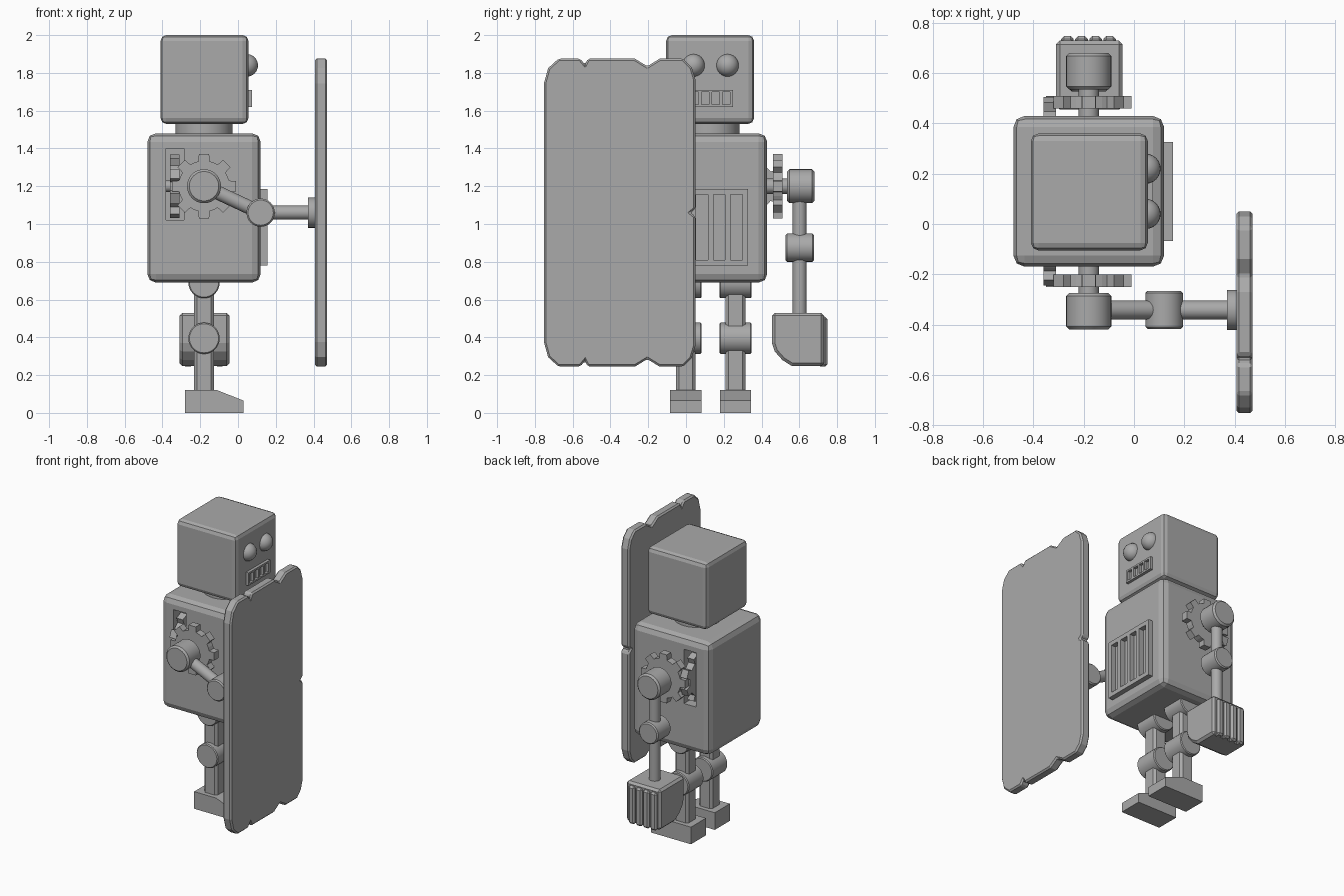
import bpy, bmesh, math
from mathutils import Vector

if "Cube" in bpy.data.objects:
    bpy.data.objects.remove(bpy.data.objects["Cube"])

grey = bpy.data.materials.new("plain grey")
grey.use_nodes = True
grey.diffuse_color = (0.4, 0.4, 0.4, 1)
grey.node_tree.nodes["Principled BSDF"].inputs["Base Color"].default_value = grey.diffuse_color

AX = -0.18   # shared x of neck, shoulders and legs
MID = 0.13   # robot's plane of symmetry in y


def finish(name, bm, bevel=0, segments=1, smooth=False):
    bmesh.ops.recalc_face_normals(bm, faces=bm.faces)
    mesh = bpy.data.meshes.new(name)
    bm.to_mesh(mesh)
    bm.free()
    mesh.materials.append(grey)
    ob = bpy.data.objects.new(name, mesh)
    bpy.context.collection.objects.link(ob)
    bpy.ops.object.select_all(action='DESELECT')
    ob.select_set(True)
    bpy.context.view_layer.objects.active = ob
    if bevel:
        mod = ob.modifiers.new("bevel", 'BEVEL')
        mod.width, mod.segments, mod.limit_method = bevel, segments, 'ANGLE'
        mod.angle_limit = math.radians(40)
        bpy.ops.object.modifier_apply(modifier="bevel")
    if smooth:
        bpy.ops.object.shade_smooth_by_angle(angle=math.radians(30))
    return ob


def box(name, lo, hi, bevel=0, segments=1):
    bm = bmesh.new()
    bmesh.ops.create_cube(bm, size=1)
    for v in bm.verts:
        v.co = [lo[i] if v.co[i] < 0 else hi[i] for i in range(3)]
    return finish(name, bm, bevel, segments)


def rod(name, a, b, radius, bevel=0, sides=32):
    a, b = Vector(a), Vector(b)
    bm = bmesh.new()
    bmesh.ops.create_cone(bm, cap_ends=True, segments=sides, radius1=radius,
                          radius2=radius, depth=(b - a).length)
    turn = (b - a).to_track_quat('Z', 'Y')
    for v in bm.verts:
        v.co = turn @ v.co + (a + b) / 2
    return finish(name, bm, bevel, 1, True)


def prism(name, outline, axis, lo, hi, bevel=0):
    """Extrude an outline of (x, z) along y, or of (y, z) along x."""
    bm = bmesh.new()
    place = (lambda p, d: (p[0], d, p[1])) if axis == 'y' else (lambda p, d: (d, p[0], p[1]))
    rings = [[bm.verts.new(place(p, d)) for p in outline] for d in (lo, hi)]
    bm.faces.new(rings[0])
    bm.faces.new(rings[1])
    n = len(outline)
    for i in range(n):
        j = (i + 1) % n
        bm.faces.new((rings[0][i], rings[0][j], rings[1][j], rings[1][i]))
    return finish(name, bm, bevel)


def gear(name, cu, cv, axis, lo, hi, phase):
    teeth, outline = 8, []
    for k in range(teeth):
        mid = phase + k * math.tau / teeth
        for da, r in ((-0.22, 0.135), (-0.16, 0.172), (0.16, 0.172), (0.22, 0.135), (0.39, 0.135)):
            outline.append((cu + r * math.cos(mid + da), cv + r * math.sin(mid + da)))
    return prism(name, outline, axis, lo, hi)


def grille(name, x0, x1, half, z0, z1, rim, slots, bar):
    """Raised plate with a row of open slots."""
    box(name + "_top", (x0, MID - half, z1 - rim), (x1, MID + half, z1))
    box(name + "_bottom", (x0, MID - half, z0), (x1, MID + half, z0 + rim))
    pitch = (2 * half - bar) / slots
    for i in range(slots + 1):
        y = MID - half + i * pitch
        box(name + "_bar", (x0, y, z0 + rim), (x1, y + bar, z1 - rim))


# Head, neck and body
box("head", (-0.41, -0.105, 1.53), (0.055, 0.36, 2.0), 0.03, 2)
rod("neck", (AX, MID, 1.46), (AX, MID, 1.55), 0.152)
body = box("body", (-0.48, -0.17, 0.69), (0.12, 0.43, 1.48), 0.045, 2)

# Face
for side in (-1, 1):
    bm = bmesh.new()
    bmesh.ops.create_uvsphere(bm, u_segments=24, v_segments=12, radius=0.06)
    for v in bm.verts:
        v.co += Vector((0.046, MID + side * 0.09, 1.84))
    finish("eye", bm, smooth=True)
grille("mouth", 0.04, 0.075, 0.12, 1.62, 1.71, 0.012, 4, 0.017)
grille("chest_vent", 0.10, 0.155, 0.197, 0.78, 1.185, 0.03, 4, 0.029)

# Slots for the edge-on gears, then gears, axles and shoulders on both sides
for side in (-1, 1):
    y = lambda d: MID + side * d
    span = sorted((y(0.03), y(0.4)))
    cutter = box("slot_cutter", (-0.38, span[0], 1.02), (-0.285, span[1], 1.40))
    cut = body.modifiers.new("slot", 'BOOLEAN')
    cut.operation, cut.solver, cut.object = 'DIFFERENCE', 'EXACT', cutter
    bpy.context.view_layer.objects.active = body
    bpy.ops.object.modifier_apply(modifier="slot")
    bpy.data.objects.remove(cutter)
    gear("edge_gear", y(0.207), 1.2, 'x', -0.36, -0.31, math.pi / 8)
    rod("edge_gear_axle", (-0.39, y(0.207), 1.2), (-0.28, y(0.207), 1.2), 0.03)
    gear("shoulder_gear", AX, 1.2, 'y', y(0.33), y(0.38), 0)
    rod("shoulder_axle", (AX, y(0.28), 1.2), (AX, y(0.42), 1.2), 0.04)
    rod("shoulder", (AX, y(0.405), 1.2), (AX, y(0.55), 1.2), 0.09, 0.012)

# Hanging arm
ARM = MID + 0.472
rod("left_upper_arm", (AX, ARM, 1.2), (AX, ARM, 0.87), 0.037)
rod("left_elbow", (AX, ARM - 0.075, 0.875), (AX, ARM + 0.075, 0.875), 0.075, 0.008)
rod("left_forearm", (AX, ARM, 0.87), (AX, ARM, 0.5), 0.037)

# Fist with four raised fingers
prism("left_fist", [(0.455, 0.53), (0.455, 0.37), (0.47, 0.325), (0.51, 0.28), (0.56, 0.248),
                    (0.73, 0.248), (0.73, 0.53)], 'x', -0.31, -0.045, 0.015)
for i in range(4):
    x = -0.29 + i * 0.056
    box("left_finger", (x, 0.70, 0.245), (x + 0.05, 0.748, 0.51), 0.012)

# Arm bent forward to hold the shield
ARM = MID - 0.472
rod("right_upper_arm", (AX, ARM, 1.2), (0.12, ARM, 1.06), 0.037)
rod("right_elbow", (0.12, ARM - 0.075, 1.06), (0.12, ARM + 0.075, 1.06), 0.075, 0.008)
rod("right_forearm", (0.12, ARM, 1.06), (0.39, ARM, 1.06), 0.037)
rod("shield_mount", (0.37, ARM, 1.06), (0.42, ARM, 1.06), 0.08)

# Shield: the upper half of a notched outline, mirrored downwards
half = [(0.025, 1.035), (0.05, 1.08), (0.05, 1.765), (0.03, 1.83), (-0.015, 1.875), (-0.14, 1.875),
        (-0.205, 1.835), (-0.27, 1.875), (-0.52, 1.875), (-0.535, 1.845), (-0.56, 1.875),
        (-0.675, 1.875), (-0.73, 1.825), (-0.752, 1.745)]
half[0] = (0.025, 1.06)
lower = [(y, 2.12 - z) for y, z in reversed(half[1:])]
prism("shield", half + lower, 'x', 0.407, 0.472, 0.01)

# Legs and feet
for side in (-1, 1):
    y = MID + side * 0.132
    for name, z in (("hip", 0.69), ("knee", 0.395)):
        rod(name, (AX, y - 0.085, z), (AX, y + 0.085, z), 0.083, 0.006)
    box("leg", (AX - 0.052, y - 0.052, 0.1), (AX + 0.052, y + 0.052, 0.7), 0.016)
    prism("foot", [(-0.28, 0), (0.03, 0), (0.03, 0.065), (-0.11, 0.12), (-0.28, 0.12)],
          'y', y - 0.083, y + 0.083)
